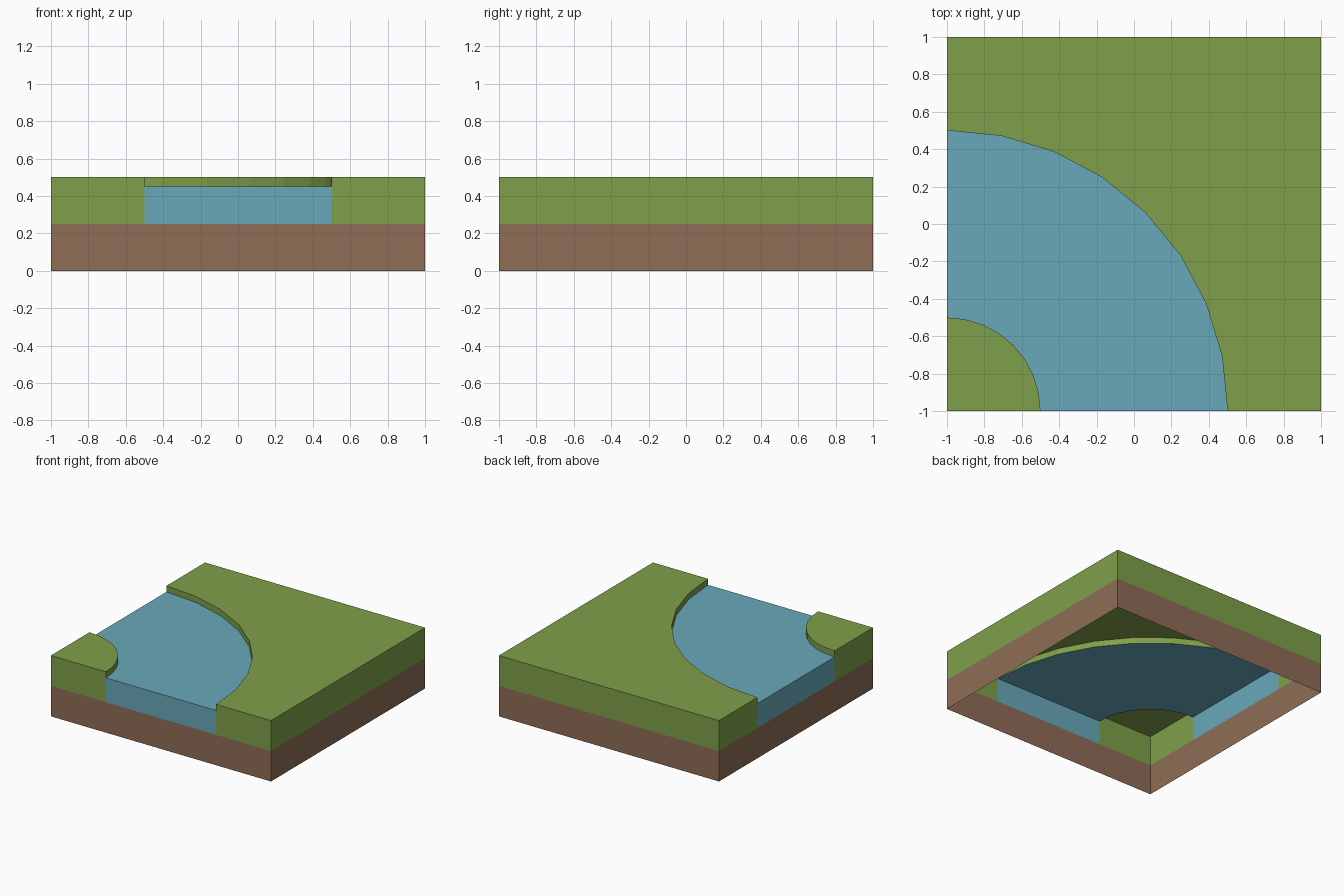
import bpy, bmesh, math

if "Cube" in bpy.data.objects:
    bpy.data.objects.remove(bpy.data.objects["Cube"])

ARC_STEPS = 8
CORNER = (-1.0, -1.0)          # both river banks are arcs round this corner
BASE, MID, WATER, TOP = 0.0, 0.25, 0.45, 0.5


def material(name, rgb):
    def linear(c):
        c /= 255
        return c / 12.92 if c <= 0.04045 else ((c + 0.055) / 1.055) ** 2.4
    mat = bpy.data.materials.new(name)
    mat.diffuse_color = (*[linear(c) for c in rgb], 1)
    mat.use_nodes = True
    mat.node_tree.nodes["Principled BSDF"].inputs["Base Color"].default_value = mat.diffuse_color
    return mat


def arc(radius):
    """Quarter arc, counter-clockwise from the front edge to the left edge."""
    angles = [math.pi / 2 * i / ARC_STEPS for i in range(ARC_STEPS + 1)]
    return [(CORNER[0] + radius * math.cos(a), CORNER[1] + radius * math.sin(a)) for a in angles]


def flat(bm, points, z):
    bm.faces.new([bm.verts.new((x, y, z)) for x, y in points])


def wall(bm, path, z0, z1):
    """Vertical faces along a path, facing to the right of travel."""
    for (ax, ay), (bx, by) in zip(path, path[1:]):
        bm.faces.new([bm.verts.new(p) for p in
                      ((ax, ay, z0), (bx, by, z0), (bx, by, z1), (ax, ay, z1))])


def finish(bm, name, mat):
    bmesh.ops.remove_doubles(bm, verts=bm.verts[:], dist=1e-5)
    mesh = bpy.data.meshes.new(name)
    bm.to_mesh(mesh)
    bm.free()
    mesh.materials.append(mat)
    bpy.context.collection.objects.link(bpy.data.objects.new(name, mesh))


grass = material("grass green", (127, 160, 74))
earth = material("earth brown", (142, 109, 86))
water = material("water blue", (104, 169, 186))
inner, outer = arc(0.5), arc(1.5)

# Earth skirt, open underneath
bm = bmesh.new()
wall(bm, [(-1, -1), (1, -1), (1, 1), (-1, 1), (-1, -1)], BASE, MID)
finish(bm, "earth_base", earth)

# Large grass bank outside the bend
edge = [outer[0], (1, -1), (1, 1), (-1, 1), outer[-1]]
bm = bmesh.new()
flat(bm, edge + outer[-2:0:-1], TOP)
wall(bm, edge, MID, TOP)
wall(bm, outer[::-1], WATER, TOP)
finish(bm, "outer_grass_bank", grass)

# Small grass bank inside the bend
bm = bmesh.new()
flat(bm, [CORNER] + inner, TOP)
wall(bm, [inner[-1], CORNER, inner[0]], MID, TOP)
wall(bm, inner, WATER, TOP)
finish(bm, "inner_grass_bank", grass)

# Bending river with its two cut ends
bm = bmesh.new()
for i in range(ARC_STEPS):
    flat(bm, [inner[i], outer[i], outer[i + 1], inner[i + 1]], WATER)
wall(bm, [inner[0], outer[0]], MID, WATER)
wall(bm, [outer[-1], inner[-1]], MID, WATER)
finish(bm, "river", water)
